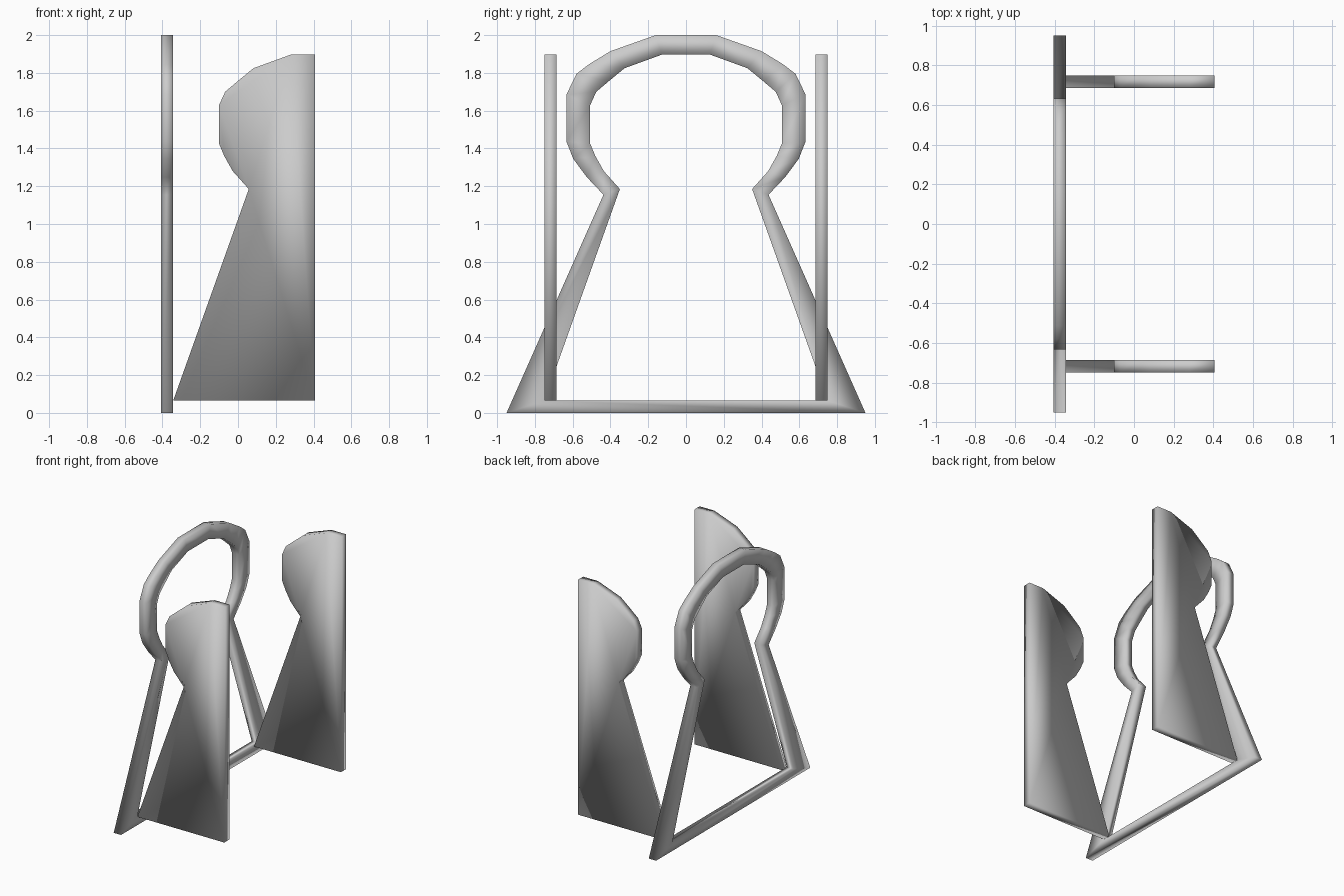
import bpy, bmesh

cube = bpy.data.objects.get("Cube")
if cube:
    bpy.data.objects.remove(cube)

grey = bpy.data.materials.new("plain grey")
grey.use_nodes = True
colour = (0.6, 0.6, 0.6, 1)
grey.diffuse_color = colour
grey.node_tree.nodes["Principled BSDF"].inputs["Base Color"].default_value = colour

THICK = 0.063
EDGE = 0.407

# Half keyhole outlines (distance from the centre line, height), foot to crown
INNER = [(0.75, 0.065), (0.35, 1.185), (0.435, 1.28), (0.48, 1.36), (0.507, 1.425),
         (0.507, 1.63), (0.475, 1.70), (0.41, 1.755), (0.325, 1.825), (0.127, 1.897)]
OUTER = [(0.95, 0), (0.437, 1.155), (0.525, 1.248), (0.597, 1.345), (0.633, 1.437),
         (0.633, 1.685), (0.58, 1.795), (0.515, 1.845), (0.40, 1.915), (0.16, 2.0)]


def finish(name, bm):
    bmesh.ops.recalc_face_normals(bm, faces=bm.faces)
    mesh = bpy.data.meshes.new(name)
    bm.to_mesh(mesh)
    bm.free()
    mesh.materials.append(grey)
    mesh.shade_smooth()
    obj = bpy.data.objects.new(name, mesh)
    bpy.context.collection.objects.link(obj)


def thicken(bm, offset):
    """Extrude the flat faces into a solid slab."""
    out = bmesh.ops.extrude_face_region(bm, geom=bm.faces[:], use_keep_orig=True)
    verts = [v for v in out["geom"] if isinstance(v, bmesh.types.BMVert)]
    bmesh.ops.translate(bm, verts=verts, vec=offset)


def full_loop(half):
    return half + [(-d, z) for d, z in reversed(half)]


# Keyhole door frame: a ring of quads between the two outlines
bm = bmesh.new()
rings = [[bm.verts.new((-EDGE, d, z)) for d, z in full_loop(h)] for h in (INNER, OUTER)]
inner, outer = rings
for i in range(len(inner)):
    bm.faces.new((inner[i - 1], inner[i], outer[i], outer[i - 1]))
thicken(bm, (THICK, 0, 0))
finish("door_frame", bm)

# Two half doors, swung open at right angles to the frame
for name, side in (("left_door", -1), ("right_door", 1)):
    bm = bmesh.new()
    outline = INNER + [(0, INNER[-1][1]), (0, INNER[0][1])]
    y = side * 0.718 - THICK / 2
    bm.faces.new([bm.verts.new((EDGE - d, y, z)) for d, z in outline])
    thicken(bm, (0, THICK, 0))
    finish(name, bm)
